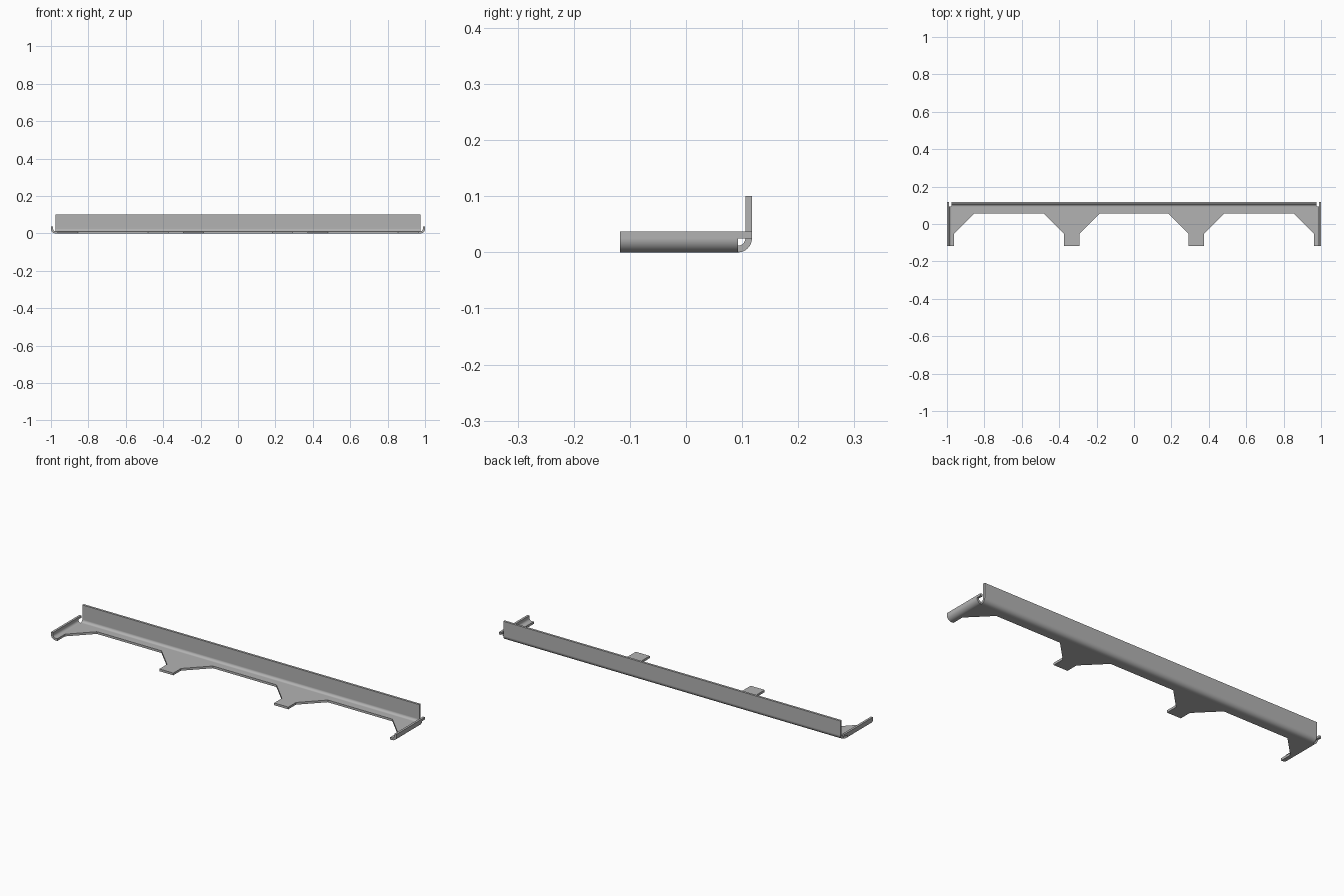
import bpy, bmesh, math

if "Cube" in bpy.data.objects:
    bpy.data.objects.remove(bpy.data.objects["Cube"], do_unlink=True)

THICK, R, SEGS = 0.0117, 0.025, 14
END_X, BACK_Y, FRONT_Y = 0.975, 0.0925, -0.1175
INSET_Y, NECK_Y = 0.055, -0.054
BACK_H, END_H = 0.1, 0.037

steel = bpy.data.materials.new("grey steel")
steel.use_nodes = True
colour = (0.45, 0.45, 0.45, 1)
steel.diffuse_color = colour
steel.node_tree.nodes["Principled BSDF"].inputs["Base Color"].default_value = colour

bm = bmesh.new()

# Floor sheet, right-hand half: straight front edge, one flared tab, one end tab
outline = [(0, INSET_Y), (0.184, INSET_Y), (0.292, NECK_Y), (0.292, FRONT_Y),
           (0.373, FRONT_Y), (0.373, NECK_Y), (0.481, INSET_Y), (0.855, INSET_Y),
           (0.963, NECK_Y), (0.963, FRONT_Y), (END_X, FRONT_Y), (END_X, BACK_Y), (0, BACK_Y)]
floor = [bm.verts.new((x, y, 0)) for x, y in outline]
bm.faces.new(floor)


def sweep(edge, offsets):
    """Extend a sheet edge through a list of (dx, dy, z) offsets."""
    starts = [v.co.copy() for v in edge]
    a, b = edge
    for dx, dy, z in offsets:
        c, d = [bm.verts.new((p.x + dx, p.y + dy, z)) for p in starts]
        face = bm.faces.new((b, a, c, d))
        a, b = c, d
    return face, a, b


# Rounded bends turning up into the back wall and the end lip
arc = [(R * math.sin(t), R * (1 - math.cos(t)))
       for t in (math.pi / 2 * i / SEGS for i in range(1, SEGS + 1))]
sweep((floor[11], floor[12]), [(0, s, z) for s, z in arc] + [(0, R, BACK_H)])
lip, front, rear = sweep((floor[10], floor[11]), [(s, 0, z) for s, z in arc] + [(R, 0, END_H)])

# Lip continues past the corner relief to the back of the wall
edge = next(e for e in lip.edges if all(abs(v.co.y - BACK_Y) < 1e-5 for v in e.verts))
low, high = sorted(edge.verts, key=lambda v: v.co.z)
ends = [bm.verts.new((v.co.x, BACK_Y + R, v.co.z)) for v in (high, low)]
bm.faces.new((low, high, *ends))

bmesh.ops.recalc_face_normals(bm, faces=bm.faces[:])
bm.normal_update()
if min(bm.faces, key=lambda f: f.calc_center_median().z).normal.z > 0:
    bmesh.ops.reverse_faces(bm, faces=bm.faces[:])

mesh = bpy.data.meshes.new("folded_bracket")
bm.to_mesh(mesh)
bm.free()
mesh.materials.append(steel)
bracket = bpy.data.objects.new("folded_bracket", mesh)
bpy.context.collection.objects.link(bracket)
bpy.ops.object.select_all(action="DESELECT")
bracket.select_set(True)
bpy.context.view_layer.objects.active = bracket

# Mirror the half, then give the sheet its thickness on the inner side
mirror = bracket.modifiers.new("mirror", "MIRROR")
mirror.use_clip = True
solid = bracket.modifiers.new("thickness", "SOLIDIFY")
solid.thickness = THICK
solid.offset = -1
solid.use_even_offset = True
solid.use_quality_normals = True
for name in ("mirror", "thickness"):
    bpy.ops.object.modifier_apply(modifier=name)

# Smooth bends, crisp cut edges, flat walls
bpy.ops.object.shade_smooth_by_angle(angle=math.radians(30))
weighted = bracket.modifiers.new("flat_walls", "WEIGHTED_NORMAL")
weighted.keep_sharp = True
